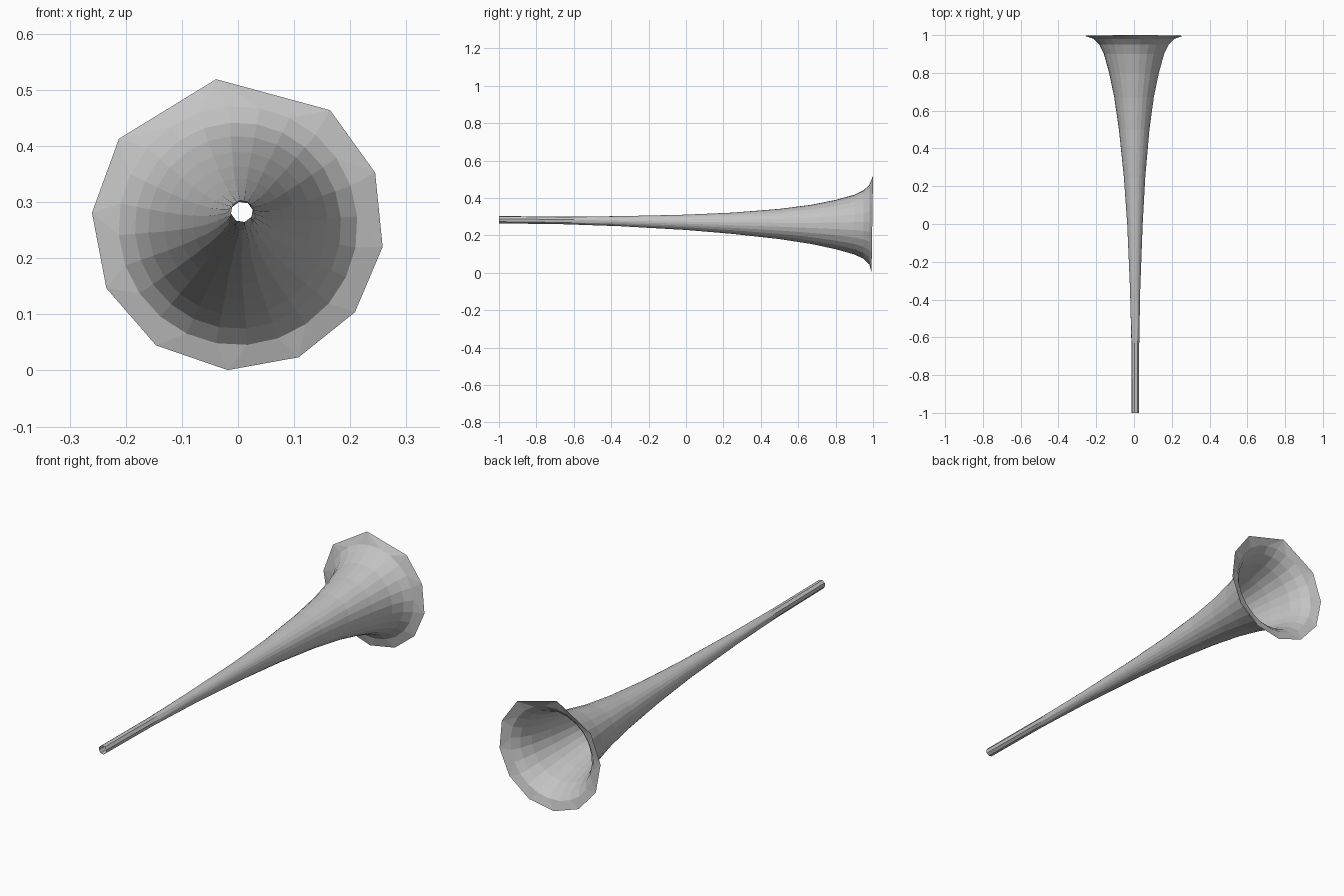
import bpy, bmesh, math
from mathutils import Vector

cube = bpy.data.objects.get("Cube")
if cube:
    bpy.data.objects.remove(cube, do_unlink=True)

# Single plain metal colour
metal = bpy.data.materials.new("grey_metal")
metal.use_nodes = True
colour = (0.55, 0.55, 0.55, 1)
metal.diffuse_color = colour
metal.node_tree.nodes["Principled BSDF"].inputs["Base Color"].default_value = colour

# Flare of the tube: y, centre x, centre z, radius, sides
PROFILE = [
    (-1.0, .007, .284, .020, 8),
    (-.65, .007, .280, .021, 8),
    (-.35, .006, .276, .027, 24),
    (0, .005, .270, .041, 24),
    (.25, .003, .265, .057, 24),
    (.5, .001, .261, .081, 24),
    (.67, 0, .259, .105, 24),
    (.8, 0, .258, .132, 24),
    (.9, 0, .258, .160, 24),
    (.95, 0, .258, .184, 24),
    (.98, 0, .258, .213, 24),
]
# Uneven rim corners, in degrees around the bell
RIM = [-154, -124, -94, -65.5, -37, -9, 20.5, 51, 98.6, 144.4, 175.6]


def ring(bm, y, cx, cz, radius, angles, tilt=0):
    verts = []
    for a in angles:
        c, s = math.cos(a), math.sin(a)
        verts.append(bm.verts.new((cx + radius * c, y + tilt * s, cz + radius * s)))
    return verts, angles


def stitch(bm, one, two):
    """Skin two rings, merging the finer one onto the nearest coarse corners."""
    fine, coarse = (one, two) if len(one[0]) >= len(two[0]) else (two, one)
    fv, fa = fine
    cv, ca = coarse

    def nearest(a):
        return cv[max(range(len(ca)), key=lambda k: math.cos(ca[k] - a))]

    for i in range(len(fv)):
        j = (i + 1) % len(fv)
        p, q = nearest(fa[i]), nearest(fa[j])
        bm.faces.new((fv[i], fv[j], p) if p is q else (fv[i], fv[j], q, p))


bm = bmesh.new()
rings = []
for y, cx, cz, r, n in PROFILE:
    angles = [math.tau * (k + .3) / n for k in range(n)]
    rings.append(ring(bm, y, cx, cz, r, angles))
rings.append(ring(bm, .996, 0, .261, .261, [math.radians(a) for a in RIM], .004))
for lower, upper in zip(rings, rings[1:]):
    stitch(bm, lower, upper)

# Face outward, away from the tube axis
bmesh.ops.recalc_face_normals(bm, faces=bm.faces)
bm.faces.ensure_lookup_table()
probe = bm.faces[len(bm.faces) // 2]
if probe.normal.dot(probe.calc_center_median() - Vector((0, 0, .26))) * 1 < 0:
    outward = probe.calc_center_median() - Vector((0, probe.calc_center_median().y, .26))
    if probe.normal.dot(outward) < 0:
        bmesh.ops.reverse_faces(bm, faces=bm.faces)

mesh = bpy.data.meshes.new("horn_tube")
bm.to_mesh(mesh)
bm.free()
mesh.materials.append(metal)
horn = bpy.data.objects.new("horn_tube", mesh)
bpy.context.collection.objects.link(horn)
